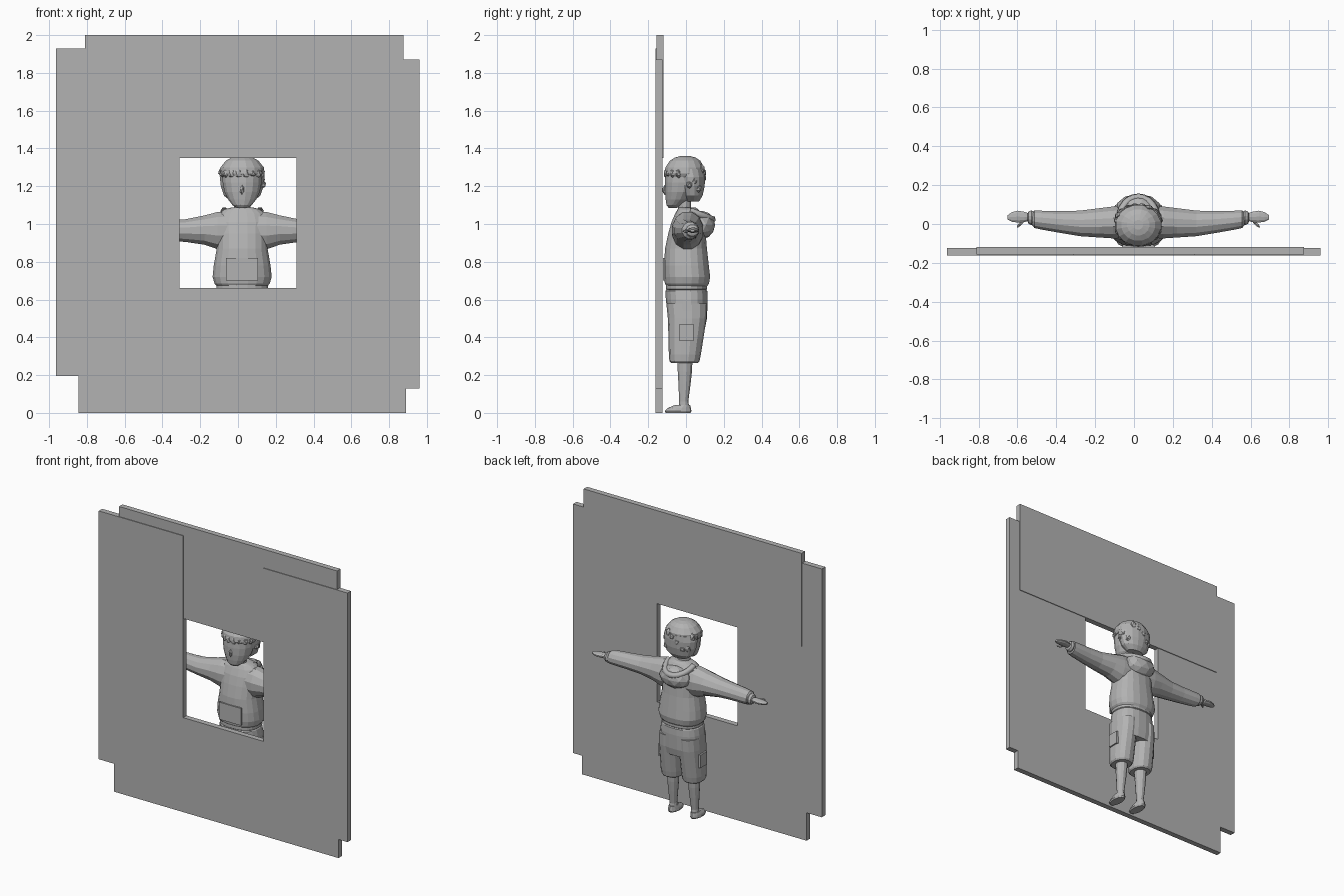
import bpy, bmesh, math, random
from mathutils import Vector, Matrix

random.seed(4)
CX = 0.022  # centre line of the child

grey = bpy.data.materials.new("plain grey")
grey.diffuse_color = (0.45, 0.45, 0.45, 1)


def finish(name, bm):
    bmesh.ops.recalc_face_normals(bm, faces=bm.faces)
    me = bpy.data.meshes.new(name)
    bm.to_mesh(me)
    bm.free()
    me.materials.append(grey)
    ob = bpy.data.objects.new(name, me)
    bpy.context.collection.objects.link(ob)
    return ob


def box(name, x0, x1, y0, y1, z0, z1):
    bm = bmesh.new()
    m = Matrix.Translation(((x0 + x1) / 2, (y0 + y1) / 2, (z0 + z1) / 2))
    m = m @ Matrix.Diagonal((x1 - x0, y1 - y0, z1 - z0, 1))
    bmesh.ops.create_cube(bm, size=1, matrix=m)
    return finish(name, bm)


def blob(name, c, s, sub=2):
    bm = bmesh.new()
    m = Matrix.Translation(c) @ Matrix.Diagonal((*s, 1))
    bmesh.ops.create_icosphere(bm, subdivisions=sub, radius=1, matrix=m)
    return finish(name, bm)


def loft(name, rings, n=16, power=1.0, axis='z', side=1):
    """Skin elliptical rings (position, c1, c2, r1, r2) along z or sideways along x."""
    bm = bmesh.new()
    loops = []
    for p, c1, c2, r1, r2 in rings:
        loop = []
        for i in range(n):
            a = 2 * math.pi * (i + 0.5) / n
            u, v = math.cos(a), math.sin(a)
            u = c1 + r1 * math.copysign(abs(u) ** power, u)
            v = c2 + r2 * math.copysign(abs(v) ** power, v)
            loop.append(bm.verts.new((CX + u, v, p) if axis == 'z' else (CX + side * p, u, v)))
        loops.append(loop)
    for a, b in zip(loops, loops[1:]):
        for i in range(n):
            j = (i + 1) % n
            bm.faces.new((a[i], a[j], b[j], b[i]))
    bm.faces.new(loops[0])
    bm.faces.new(loops[-1])
    return finish(name, bm)


# wall: four overlapping boards around a window
box("left_board", -0.963, -0.31, -0.162, -0.124, 0.195, 1.93)
box("right_board", 0.31, 0.96, -0.162, -0.124, 0.13, 1.87)
box("top_board", -0.81, 0.875, -0.157, -0.119, 1.35, 2.0)
box("bottom_board", -0.845, 0.89, -0.162, -0.124, 0.0, 0.66)

# hooded sweater
loft("sweater", [
    (0.67, 0, 0.005, 0.135, 0.108), (0.685, 0, 0.005, 0.148, 0.118),
    (0.72, 0, 0.006, 0.158, 0.123), (0.78, 0, 0.002, 0.152, 0.120),
    (0.87, 0, 0.0, 0.136, 0.112), (0.95, 0, 0.005, 0.138, 0.10),
    (1.01, 0, 0.01, 0.142, 0.088), (1.055, 0, 0.012, 0.125, 0.07),
    (1.078, 0, 0.01, 0.095, 0.055), (1.088, 0, 0.005, 0.055, 0.045)], 20, 0.85)
loft("sweater_hem", [
    (0.65, 0, 0.003, 0.132, 0.105), (0.655, 0, 0.003, 0.138, 0.11),
    (0.68, 0, 0.003, 0.138, 0.11)], 20, 0.85)
box("belly_pocket", CX - 0.085, CX + 0.085, -0.1215, -0.11, 0.70, 0.82)

# hood lying on the back, with a rolled rim
blob("hood", (CX, 0.085, 0.995), (0.115, 0.07, 0.075))
cu = bpy.data.curves.new("hood_rim", 'CURVE')
cu.dimensions = '3D'
cu.bevel_depth = 0.02
cu.bevel_resolution = 1
sp = cu.splines.new('POLY')
sp.points.add(12)
for k, pt in enumerate(sp.points):
    a = math.pi * k / 12
    pt.co = (CX - 0.095 * math.cos(a), 0.02 + 0.118 * math.sin(a), 1.07 - 0.045 * math.sin(a), 1)
cu.materials.append(grey)
bpy.context.collection.objects.link(bpy.data.objects.new("hood_rim", cu))

# neck, head and nose
loft("neck", [(1.04, 0, 0.0, 0.055, 0.045), (1.09, 0, -0.008, 0.045, 0.036),
              (1.16, 0, -0.01, 0.045, 0.04)], 12)
loft("head", [
    (1.085, 0, -0.07, 0.028, 0.022), (1.10, 0, -0.062, 0.052, 0.042),
    (1.13, 0, -0.043, 0.076, 0.066), (1.17, 0, -0.03, 0.095, 0.083),
    (1.22, 0, -0.022, 0.105, 0.092), (1.28, 0, -0.015, 0.107, 0.095),
    (1.33, 0, -0.01, 0.085, 0.08)], 16)
blob("nose", (CX, -0.113, 1.18), (0.012, 0.012, 0.026), 1)

# hair: crown, back of the head and chunky curls
loft("hair_crown", [
    (1.25, 0, -0.008, 0.112, 0.10), (1.268, 0, -0.008, 0.121, 0.108),
    (1.30, 0, -0.006, 0.117, 0.105), (1.335, 0, -0.005, 0.088, 0.082),
    (1.352, 0, -0.004, 0.058, 0.055), (1.36, 0, -0.004, 0.025, 0.025)], 16)
loft("hair_back", [
    (1.12, 0, 0.035, 0.06, 0.035), (1.15, 0, 0.034, 0.098, 0.055),
    (1.20, 0, 0.03, 0.115, 0.07), (1.25, 0, 0.025, 0.121, 0.078),
    (1.29, 0, 0.015, 0.115, 0.085)], 16)
for k in range(18):
    a = 2 * math.pi * k / 18
    front = math.sin(a) < -0.3
    z = 1.268 if front else random.uniform(1.18, 1.30)
    cy, ry = (-0.005, 0.098) if front else (0.018, 0.074)
    blob("hair_curl", (CX + 0.107 * math.cos(a), cy + ry * math.sin(a), z),
         (0.022, 0.018, random.uniform(0.02, 0.032)), 1)

# trousers seat
loft("trouser_seat", [
    (0.45, 0, 0.012, 0.135, 0.09), (0.50, 0, 0.008, 0.15, 0.104),
    (0.60, 0, 0.004, 0.146, 0.112), (0.645, 0, 0.002, 0.138, 0.112),
    (0.66, 0, 0.002, 0.125, 0.10)], 20, 0.85)

for side, tag in ((-1, "left"), (1, "right")):
    s = side
    # sleeve, cuff and hand
    loft(tag + "_sleeve", [
        (0.07, 0.01, 0.965, 0.085, 0.105), (0.13, 0.008, 0.965, 0.085, 0.102),
        (0.20, 0.006, 0.968, 0.078, 0.080), (0.30, 0.003, 0.965, 0.068, 0.062),
        (0.40, 0.010, 0.965, 0.058, 0.055), (0.50, 0.020, 0.966, 0.050, 0.050),
        (0.535, 0.024, 0.966, 0.046, 0.046), (0.55, 0.028, 0.966, 0.030, 0.030)],
        12, 1, 'x', s)
    loft(tag + "_cuff", [
        (0.535, 0.03, 0.966, 0.034, 0.034), (0.55, 0.032, 0.966, 0.039, 0.038),
        (0.565, 0.033, 0.966, 0.033, 0.030), (0.57, 0.034, 0.966, 0.02, 0.018)],
        12, 1, 'x', s)
    loft(tag + "_hand", [
        (0.56, 0.036, 0.966, 0.018, 0.014), (0.585, 0.036, 0.967, 0.028, 0.015),
        (0.62, 0.038, 0.967, 0.032, 0.014), (0.65, 0.036, 0.966, 0.026, 0.011),
        (0.672, 0.034, 0.965, 0.012, 0.007)], 10, 1, 'x', s)
    thumb = blob(tag + "_thumb", (0, 0, 0), (0.028, 0.009, 0.009), 1)
    thumb.location = (CX + s * 0.607, 0.0, 0.962)
    thumb.rotation_euler = (0, 0, -s * 0.75)
    # trouser leg and side pocket
    loft(tag + "_trouser_leg", [
        (0.265, s * 0.08, -0.008, 0.062, 0.072), (0.275, s * 0.08, -0.008, 0.070, 0.080),
        (0.31, s * 0.08, -0.006, 0.074, 0.085), (0.40, s * 0.078, 0.0, 0.075, 0.093),
        (0.50, s * 0.076, 0.006, 0.075, 0.102), (0.58, s * 0.074, 0.004, 0.072, 0.108)], 14, 0.9)
    xs = sorted((CX + s * 0.142, CX + s * 0.161))
    box(tag + "_side_pocket", xs[0], xs[1], -0.035, 0.04, 0.38, 0.47)
    # shin and shoe
    loft(tag + "_shin", [
        (0.02, s * 0.083, -0.01, 0.026, 0.030), (0.06, s * 0.083, -0.012, 0.024, 0.025),
        (0.15, s * 0.082, -0.008, 0.032, 0.033), (0.22, s * 0.081, -0.006, 0.037, 0.039),
        (0.29, s * 0.08, -0.006, 0.040, 0.042)], 12)
    loft(tag + "_shoe", [
        (0.0, s * 0.086, -0.042, 0.032, 0.066), (0.010, s * 0.086, -0.042, 0.037, 0.071),
        (0.025, s * 0.086, -0.036, 0.034, 0.062), (0.042, s * 0.085, -0.018, 0.027, 0.040)], 14)
